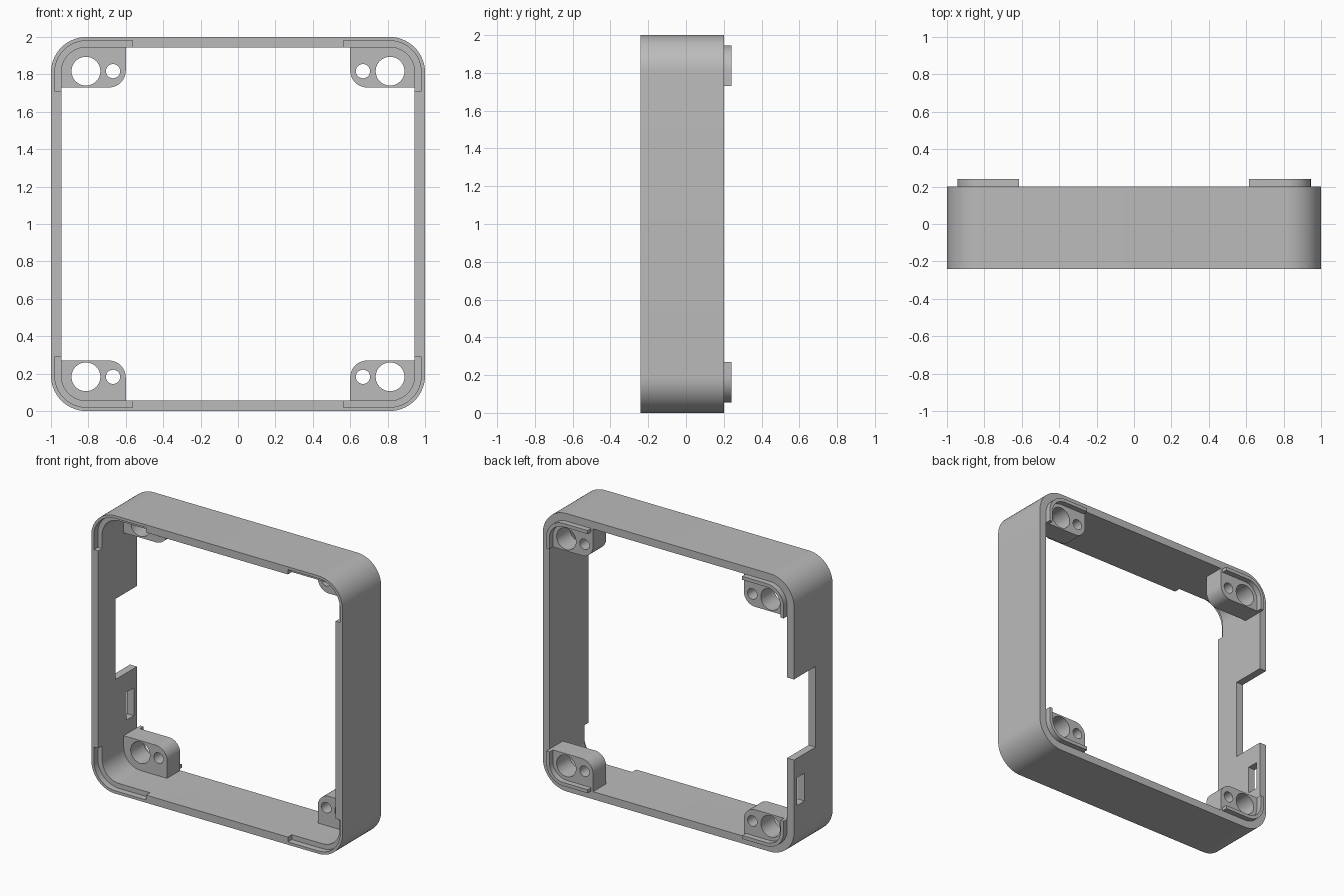
import bpy, bmesh
from math import sin, cos, pi

old = bpy.data.objects.get("Cube")
if old:
    bpy.data.objects.remove(old, do_unlink=True)

grey = bpy.data.materials.new("plain grey")
grey.use_nodes = True
colour = (0.5, 0.5, 0.5, 1)
grey.diffuse_color = colour
grey.node_tree.nodes["Principled BSDF"].inputs["Base Color"].default_value = colour

BACK, FRONT = 0.2, -0.24
WALL = 0.945      # half width of the opening
SEG = 14          # segments per rounded corner


def arc(cx, cz, r, start, sweep=pi / 2, n=SEG):
    return [(cx + r * cos(start + sweep * i / n), cz + r * sin(start + sweep * i / n))
            for i in range(n + 1)]


def corner(half, r):
    """Rounded outer corner, from the side edge round to the top edge."""
    return arc(half - r, half - r, r, 0)


def rounded_square(half, r):
    c = half - r
    signs = [(1, 1), (-1, 1), (-1, -1), (1, -1)]
    return [p for k, (sx, sz) in enumerate(signs)
            for p in arc(sx * c, sz * c, r, k * pi / 2)]


def rect(x0, x1, z0, z1):
    return [(x0, z0), (x1, z0), (x1, z1), (x0, z1)]


def circle(x, z, r, n=40):
    return arc(x, z, r, 0, 2 * pi, n)[:-1]


def prism(name, outline, y0, y1):
    """Extrude an x-z outline along y, measured from the frame centre."""
    bm = bmesh.new()
    face = bm.faces.new([bm.verts.new((x, y0, z)) for x, z in outline])
    out = bmesh.ops.extrude_face_region(bm, geom=[face])
    moved = [g for g in out["geom"] if isinstance(g, bmesh.types.BMVert)]
    bmesh.ops.translate(bm, verts=moved, vec=(0, y1 - y0, 0))
    bmesh.ops.recalc_face_normals(bm, faces=bm.faces)
    mesh = bpy.data.meshes.new(name)
    bm.to_mesh(mesh)
    bm.free()
    mesh.materials.append(grey)
    ob = bpy.data.objects.new(name, mesh)
    ob.location.z = 1
    bpy.context.collection.objects.link(ob)
    return ob


def select(ob):
    bpy.ops.object.select_all(action='DESELECT')
    ob.select_set(True)
    bpy.context.view_layer.objects.active = ob


def mirror(ob):
    mod = ob.modifiers.new("four corners", 'MIRROR')
    mod.use_axis = (True, False, True)
    mod.use_clip = mod.use_mirror_merge = False
    select(ob)
    bpy.ops.object.modifier_apply(modifier=mod.name)


def cut(ob, cutter):
    cutter.hide_render = True
    mod = ob.modifiers.new("cut", 'BOOLEAN')
    mod.operation, mod.solver, mod.object = 'DIFFERENCE', 'EXACT', cutter
    select(ob)
    bpy.ops.object.modifier_apply(modifier=mod.name)
    bpy.data.objects.remove(cutter, do_unlink=True)


def finish(ob):
    select(ob)
    bpy.ops.object.shade_smooth_by_angle(angle=0.5)


# Square frame wall with rounded corners
frame = prism("frame_wall", rounded_square(1, 0.19), FRONT, BACK)
cut(frame, prism("opening", rounded_square(WALL, 0.135), -0.5, 0.5))

# Shallow corner recesses in the front edge
recess = prism("recess", [(0.565, 0.71), (0.98, 0.71)] + corner(0.98, 0.17) + [(0.565, 0.98)],
               -0.4, FRONT + 0.045)
mirror(recess)
cut(frame, recess)

# Notch and slot through one side wall
cut(frame, prism("notch", rect(-1.1, -0.9, -0.29, 0.29), -0.045, 0.4))
cut(frame, prism("slot", rect(-1.1, -0.9, -0.63, -0.43), 0.08, 0.165))
finish(frame)

# Corner posts with one large and one small hole
inner, low, fillet = 0.6, 0.73, 0.09
post = prism("corner_posts",
             arc(inner + fillet, low + fillet, fillet, pi) + [(WALL, low)]
             + corner(WALL, 0.135) + [(inner, WALL)], 0.05, BACK)
for x, r in ((0.813, 0.077), (0.668, 0.038)):
    cut(post, prism("hole", circle(x, 0.817, r), -0.1, 0.4))
mirror(post)
finish(post)

# Raised locating lips behind the posts
thick = 0.025
lip = prism("corner_lips",
            [(WALL, low)] + corner(WALL, 0.135) + [(0.615, WALL), (0.615, WALL - thick)]
            + corner(WALL - thick, 0.135 - thick)[::-1] + [(WALL - thick, low)],
            BACK, BACK + 0.04)
mirror(lip)
finish(lip)
